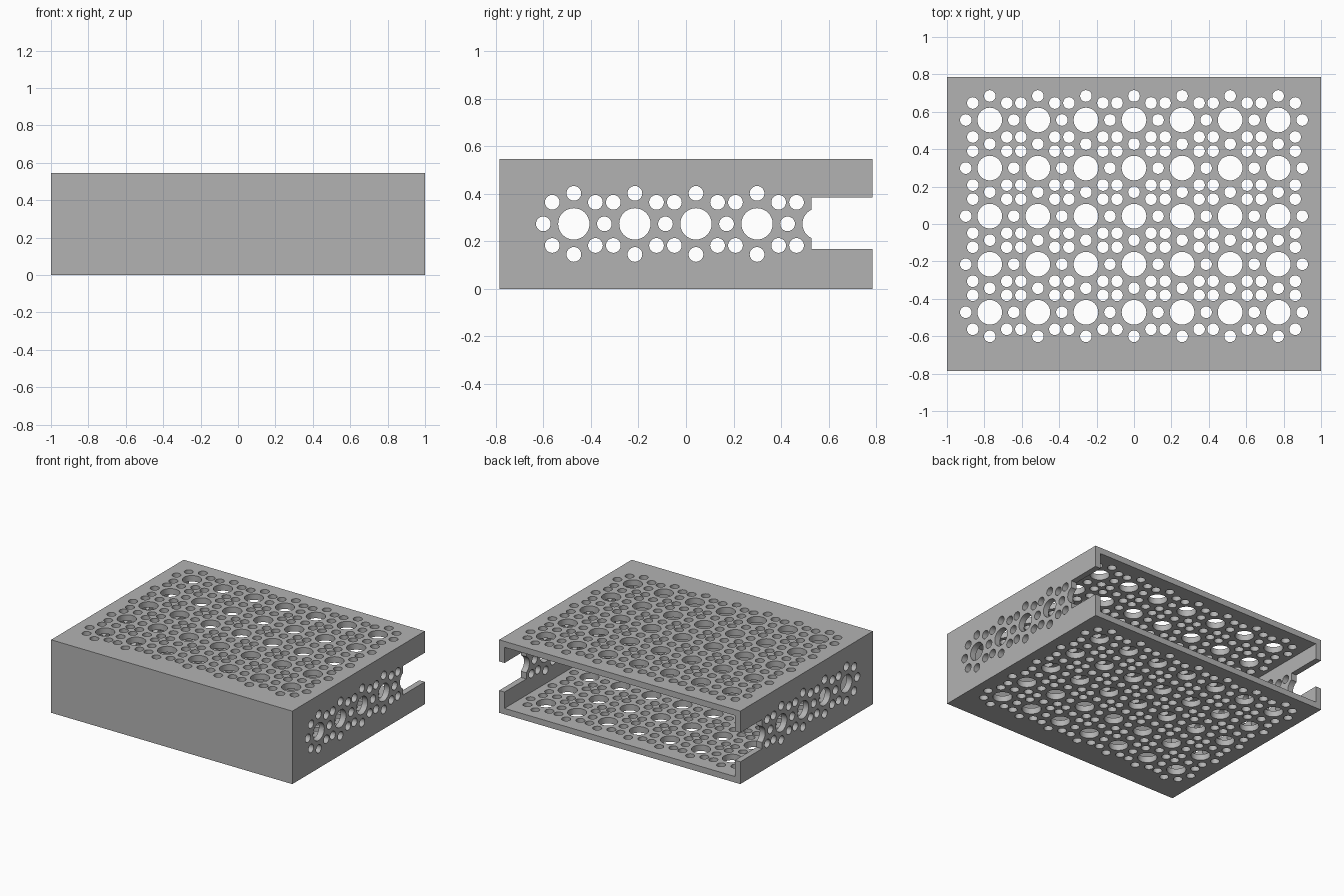
import bpy, bmesh, math
from mathutils import Matrix, Vector

if "Cube" in bpy.data.objects:
    bpy.data.objects.remove(bpy.data.objects["Cube"], do_unlink=True)

W, D, H, T = 2.0, 1.57, 0.547, 0.045   # outer size and wall thickness
PITCH, RING = 0.257, 0.1285            # hole grid and ring radius
BIG, SMALL = 0.066, 0.031              # hole radii
Y_MID = 0.042
NOTCH_Y = 0.528

grey = bpy.data.materials.new("light_grey")
grey.use_nodes = True
colour = (0.45, 0.45, 0.45, 1)
grey.diffuse_color = colour
grey.node_tree.nodes["Principled BSDF"].inputs["Base Color"].default_value = colour


def make_object(name, bm):
    mesh = bpy.data.meshes.new(name)
    bm.to_mesh(mesh)
    bm.free()
    obj = bpy.data.objects.new(name, mesh)
    bpy.context.collection.objects.link(obj)
    return obj


def box(name, low, high):
    bm = bmesh.new()
    low, high = Vector(low), Vector(high)
    place = Matrix.Translation((low + high) / 2) @ Matrix.Diagonal((*(high - low), 1))
    bmesh.ops.create_cube(bm, size=1, matrix=place)
    return make_object(name, bm)


def ring_pattern(centres):
    """Large hole with eight small ones around it, shared holes kept once."""
    holes = {}
    for u, v in centres:
        holes[round(u, 2), round(v, 2)] = (u, v, BIG)
        for i in range(8):
            a = i * math.pi / 4
            x, y = u + RING * math.cos(a), v + RING * math.sin(a)
            holes[round(x, 2), round(y, 2)] = (x, y, SMALL)
    # drop near-identical neighbours
    kept = []
    for h in holes.values():
        if all(math.hypot(h[0] - k[0], h[1] - k[1]) > SMALL for k in kept):
            kept.append(h)
    return kept


def drills(name, holes, length, turn):
    bm = bmesh.new()
    for u, v, r in holes:
        bmesh.ops.create_cone(bm, cap_ends=True, segments=32, radius1=r, radius2=r,
                              depth=length, matrix=turn @ Matrix.Translation((u, v, 0)))
    return make_object(name, bm)


def cut(target, cutter):
    mod = target.modifiers.new(cutter.name, "BOOLEAN")
    mod.operation, mod.solver, mod.object = "DIFFERENCE", "EXACT", cutter
    bpy.context.view_layer.objects.active = target
    bpy.ops.object.modifier_apply(modifier=mod.name)
    bpy.data.objects.remove(cutter, do_unlink=True)


# Case: a sleeve closed at the front and open at the back
case = box("perforated_case", (-W / 2, -D / 2, 0), (W / 2, D / 2, H))
case.data.materials.append(grey)
cut(case, box("cavity", (-W / 2 + T, -D / 2 + T, T), (W / 2 - T, D, H - T)))

# Hole grid through top and bottom
grid = [(i * PITCH, Y_MID + j * PITCH) for i in range(-3, 4) for j in range(-2, 3)]
cut(case, drills("vertical_drills", ring_pattern(grid), 3, Matrix.Identity(4)))

# Hole row through both side walls, ending at the notch
row = [(Y_MID + j * PITCH, H / 2) for j in range(-2, 3)]
side_holes = [h for h in ring_pattern(row) if h[0] < NOTCH_Y or h[2] == BIG]
side_turn = Matrix(((0, 0, 1, 0), (1, 0, 0, 0), (0, 1, 0, 0), (0, 0, 0, 1)))
cut(case, drills("side_drills", side_holes, 3, side_turn))

# Notches at the back of the side walls
cut(case, box("notch", (-2, NOTCH_Y, 0.167), (2, D, 0.385)))

bpy.ops.object.select_all(action="DESELECT")
case.select_set(True)
bpy.context.view_layer.objects.active = case
bpy.ops.object.shade_smooth_by_angle(angle=math.radians(30))
